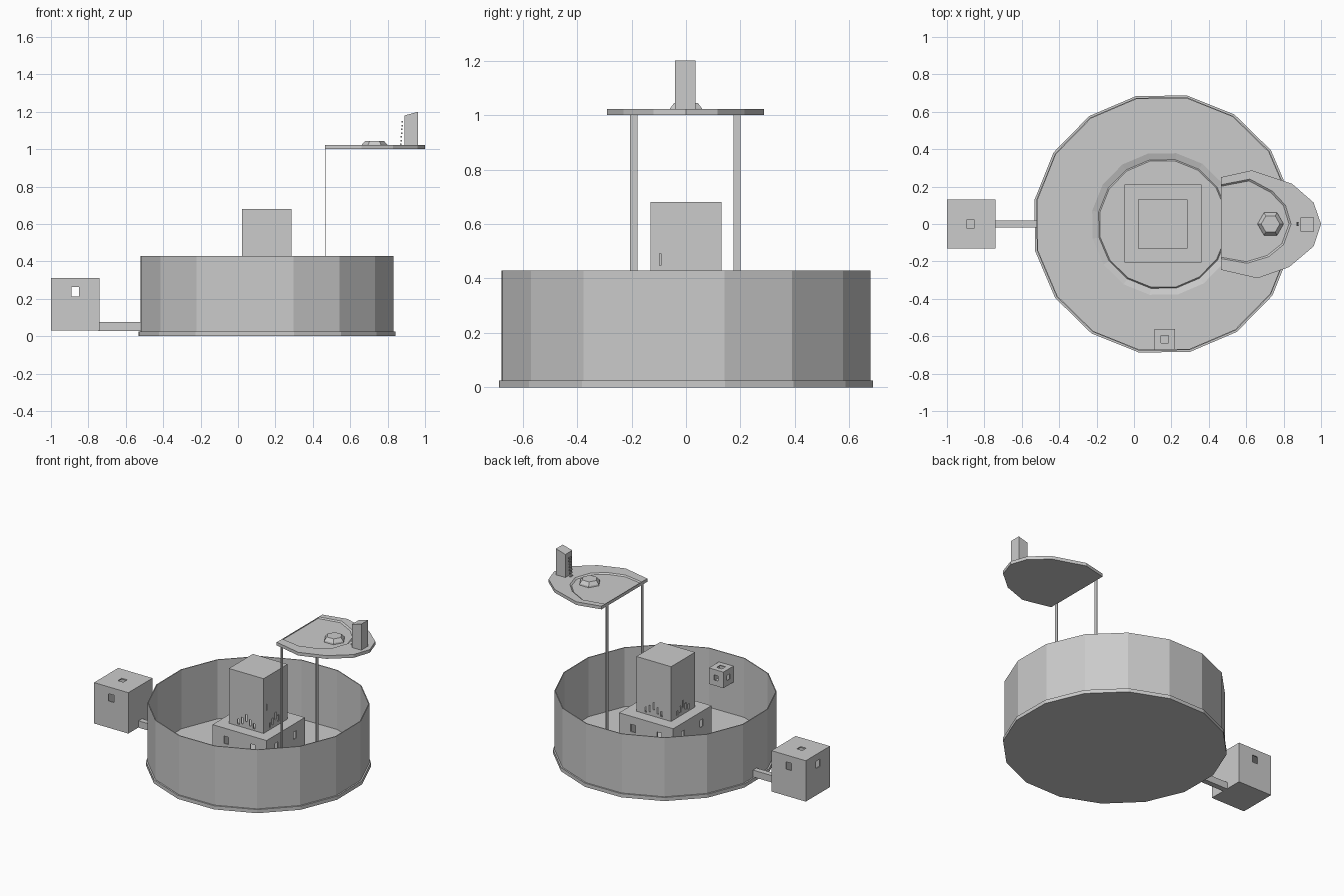
import bpy, bmesh, math
from mathutils import Matrix, Vector

if "Cube" in bpy.data.objects:
    bpy.data.objects.remove(bpy.data.objects["Cube"])

CX = 0.155  # axis of the round enclosure


def finish(name, bm):
    mesh = bpy.data.meshes.new(name)
    bm.to_mesh(mesh)
    bm.free()
    ob = bpy.data.objects.new(name, mesh)
    bpy.context.collection.objects.link(ob)
    return ob


def add_box(bm, lo, hi):
    lo, hi = Vector(lo), Vector(hi)
    m = Matrix.Translation((lo + hi) / 2) @ Matrix.Diagonal((*(hi - lo), 1))
    return bmesh.ops.create_cube(bm, size=1, matrix=m)["verts"]


def boxes(name, pairs):
    bm = bmesh.new()
    for lo, hi in pairs:
        add_box(bm, lo, hi)
    return finish(name, bm)


def loft(name, rings, caps=True, closed=False):
    bm = bmesh.new()
    rows = [[bm.verts.new(p) for p in r] for r in rings]
    pairs = list(zip(rows, rows[1:])) + ([(rows[-1], rows[0])] if closed else [])
    for a, b in pairs:
        for i in range(len(a)):
            j = (i + 1) % len(a)
            bm.faces.new((a[i], a[j], b[j], b[i]))
    if caps:
        bm.faces.new(rows[0][::-1])
        bm.faces.new(rows[-1])
    return finish(name, bm)


def ring(r, z, n=16, cx=CX, turn=11.85):
    return [(cx + r * math.cos(math.radians(turn) + k * math.tau / n),
             r * math.sin(math.radians(turn) + k * math.tau / n), z) for k in range(n)]


def hollow_block(name, lo, hi, windows, roof_hole=None, wall=0.008):
    """Hollow box; windows = (side, offset, z, width, height) on the side walls."""
    lo, hi = Vector(lo), Vector(hi)
    t = Vector((wall,) * 3)
    bm = bmesh.new()
    add_box(bm, lo, hi)
    inner = add_box(bm, lo + t, hi - t)
    bmesh.ops.reverse_faces(bm, faces=list({f for v in inner for f in v.link_faces}))
    block = finish(name, bm)
    c, holes = (lo + hi) / 2, []
    for side, off, z, w, h in windows:
        axis = 0 if side[1] == "x" else 1
        p = c.copy()
        p[axis] = (hi if side[0] == "+" else lo)[axis]
        p[1 - axis] += off
        p.z = z
        half = Vector((w / 2, w / 2, h / 2))
        half[axis] = wall * 1.6
        holes.append((p - half, p + half))
    if roof_hole:
        x, y, w = roof_hole
        half = Vector((w / 2, w / 2, wall * 1.6))
        p = Vector((x, y, hi.z))
        holes.append((p - half, p + half))
    cutter = boxes(name + "_cutter", holes)
    cutter.hide_render = True
    cutter.hide_viewport = True
    mod = block.modifiers.new("windows", "BOOLEAN")
    mod.object = cutter
    mod.operation = "DIFFERENCE"
    mod.solver = "EXACT"
    return block


SIDES = ("+x", "-x", "+y", "-y")

# Round base with a shallow ring ditch, and the tall thin wall around it
loft("base_disc", [ring(0.699, 0), ring(0.699, 0.025), ring(0.385, 0.025),
                   ring(0.35, 0.015), ring(0.343, 0.025)])
loft("enclosure_wall", [ring(0.689, 0.02), ring(0.689, 0.43),
                        ring(0.683, 0.43), ring(0.683, 0.02)], caps=False, closed=True)

# Central two-stage building
hollow_block("lower_block", (-0.05, -0.205, 0.025), (0.36, 0.21, 0.305),
             [(s, o, 0.225, 0.035, 0.05) for s in SIDES for o in (-0.1, 0.1)])
slits = [(-0.06, 0.335, 0.035), (-0.03, 0.35, 0.045), (0, 0.375, 0.05),
         (0.03, 0.35, 0.045), (0.06, 0.335, 0.035)]
hollow_block("upper_tower", (0.022, -0.13, 0.305), (0.285, 0.13, 0.68),
             [(s, o, z, 0.014, h) for s in SIDES for o, z, h in slits]
             + [("+x", -0.095, 0.47, 0.005, 0.045)])

# Outer gate house with its bridge
hollow_block("gate_house", (-1.0, -0.13, 0.03), (-0.74, 0.132, 0.31),
             [("-y", 0, 0.238, 0.042, 0.05), ("+y", 0, 0.238, 0.042, 0.05),
              ("-x", 0, 0.238, 0.042, 0.05)], (-0.875, 0, 0.042))
boxes("bridge", [((-0.745, -0.019, 0.028), (-0.515, 0.019, 0.075))])

# Small hut hanging on the inside of the wall
hollow_block("wall_hut", (0.11, -0.672, 0.245), (0.22, -0.562, 0.355),
             [(s, 0, 0.3, 0.03, 0.035) for s in ("+x", "-x", "+y")],
             (0.165, -0.615, 0.04), wall=0.005)

# Flat posts holding the raised platform
boxes("platform_posts", [((0.465, y, 0.025), (0.468, y + 0.026, 1.003))
                         for y in (-0.205, 0.175)])

# Raised platform with a shallow sunken deck
outer = [(0.465, -0.245), (0.66, -0.29), (0.83, -0.23), (0.96, -0.12), (1.0, 0.0),
         (0.96, 0.115), (0.845, 0.215), (0.63, 0.287), (0.465, 0.25)]
inner = [(0.465, -0.185), (0.605, -0.21), (0.72, -0.175), (0.80, -0.11), (0.84, 0.0),
         (0.81, 0.1), (0.74, 0.175), (0.62, 0.24), (0.465, 0.21)]
shrunk = [(0.465 + (x - 0.465) * 0.97, y * 0.96) for x, y in inner]
loft("platform", [[(x, y, z) for x, y in pts] for pts, z in
                  ((outer, 1.0), (outer, 1.022), (inner, 1.022), (shrunk, 1.014))])

# Six-sided plinth on the platform
loft("hex_plinth", [ring(0.07, 1.013, 6, 0.73, 0), ring(0.068, 1.024, 6, 0.73, 0),
                    ring(0.05, 1.045, 6, 0.73, 0)])

# Slant-topped turret and the ladder rungs beside it
tx = [(0.89, 1.18), (0.962, 1.18), (0.962, 1.2), (0.89, 1.2)]
foot = [(0.89, -0.04), (0.962, -0.04), (0.962, 0.034), (0.89, 0.034)]
loft("turret", [[(x, y, 1.02) for x, y in foot],
                [(x, y, 1.2 if x > 0.9 else 1.18) for x, y in foot]])
boxes("turret_rungs", [((0.866 + 0.0015 * i, -0.012, 1.022 + 0.02 * i),
                        (0.874 + 0.0015 * i, 0.012, 1.03 + 0.02 * i)) for i in range(7)])
